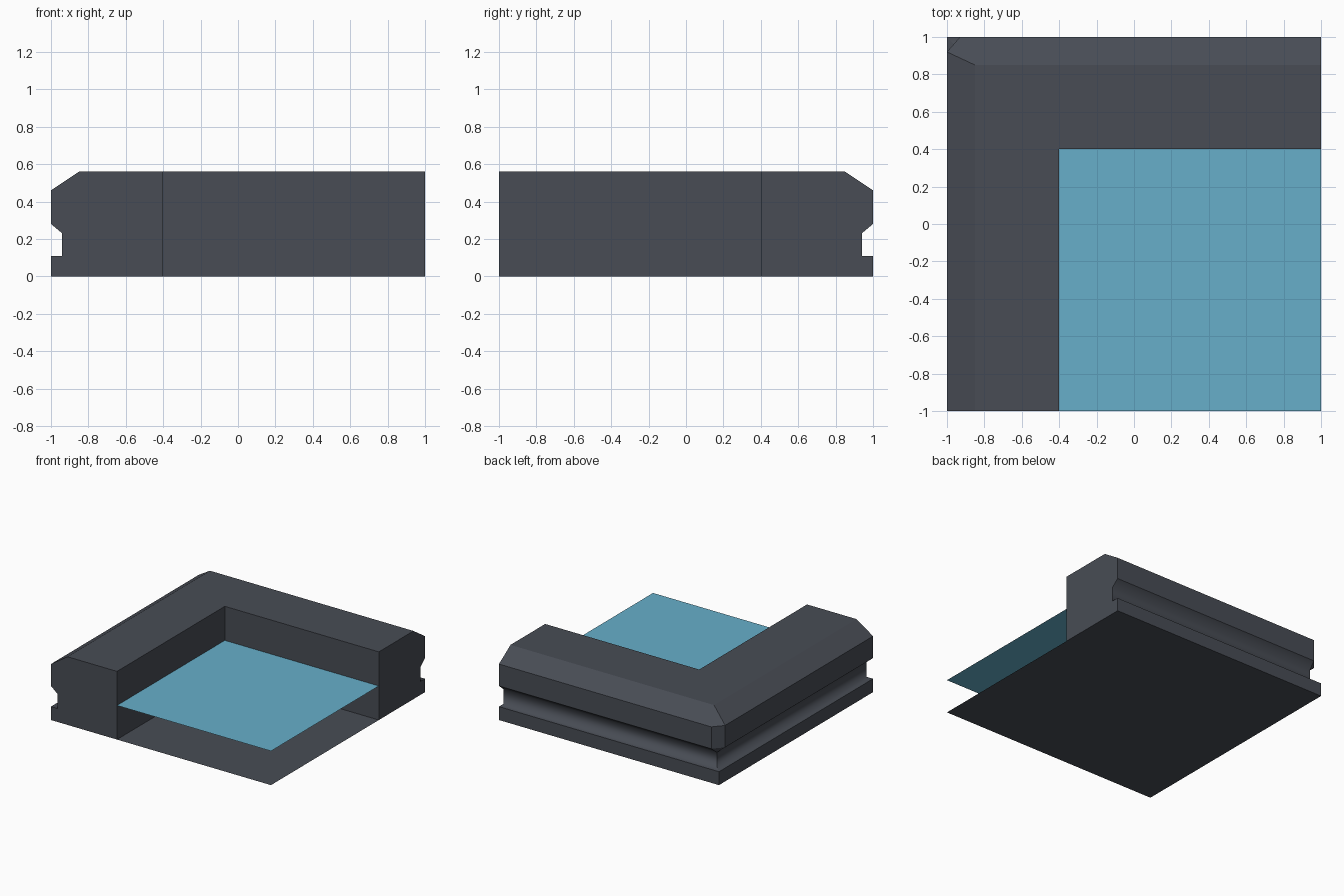
import bpy, bmesh

if "Cube" in bpy.data.objects:
    bpy.data.objects.remove(bpy.data.objects["Cube"])


def material(name, rgb):
    m = bpy.data.materials.new(name)
    m.diffuse_color = (*rgb, 1)
    m.use_nodes = True
    m.node_tree.nodes["Principled BSDF"].inputs["Base Color"].default_value = m.diffuse_color
    return m


stone = material("dark_slate", (0.065, 0.073, 0.09))
water = material("water_blue", (0.135, 0.43, 0.59))


def finish(bm, name, mat):
    mesh = bpy.data.meshes.new(name)
    bm.to_mesh(mesh)
    bm.free()
    mesh.materials.append(mat)
    ob = bpy.data.objects.new(name, mesh)
    bpy.context.collection.objects.link(ob)
    return ob


def plate(name, x0, x1, y0, y1, z, mat):
    bm = bmesh.new()
    bm.faces.new([bm.verts.new(p) for p in
                  ((x0, y0, z), (x1, y0, z), (x1, y1, z), (x0, y1, z))])
    finish(bm, name, mat)


# Floor and water sheets
plate("floor", -1, 1, -1, 1, 0, stone)
plate("water_surface", -0.4, 1, -1, 0.4, 0.28, water)

# Corner wall: profile as (distance in from the outer side, height)
profile = [(0.6, 0), (0.6, 0.56), (0.15, 0.56), (0, 0.46), (0, 0.28),
           (0.06, 0.23), (0.06, 0.11), (0, 0.11), (0, 0)]
clipped = {3, 4}      # rows where the outer corner is cut off
groove = {4, 5, 6}    # strips shaded smooth

bm = bmesh.new()
back_end, left_end, back_corner, left_corner = [], [], [], []
for i, (d, z) in enumerate(profile):
    back_end.append(bm.verts.new((1, 1 - d, z)))
    left_end.append(bm.verts.new((-1 + d, -1, z)))
    if i in clipped:
        back_corner.append(bm.verts.new((-0.93, 1, z)))
        left_corner.append(bm.verts.new((-1, 0.92, z)))
    else:
        c = bm.verts.new((-1 + d, 1 - d, z))
        back_corner.append(c)
        left_corner.append(c)

for i in range(len(profile) - 1):
    j = i + 1
    back = [back_end[i], back_corner[i], back_corner[j], back_end[j]]
    left = [left_end[i], left_end[j], left_corner[j], left_corner[i]]
    if i == 2:        # the back slope wraps over the clipped corner
        back.insert(2, left_corner[j])
    faces = [bm.faces.new(back), bm.faces.new(left)]
    for f in faces:
        f.smooth = i in groove
    # Small facets of the clipped corner
    if i == 3:
        bm.faces.new([back_corner[i], left_corner[i], left_corner[j], back_corner[j]])
    elif i == 4:
        bm.faces.new([back_corner[i], left_corner[i], left_corner[j]])

# Cut ends
bm.faces.new(back_end)
bm.faces.new(left_end[::-1])

# Keep the mitre crisp inside the groove
for i in groove:
    e = bm.edges.get((back_corner[i], back_corner[i + 1]))
    if e:
        e.smooth = False
bmesh.ops.recalc_face_normals(bm, faces=bm.faces[:])
finish(bm, "corner_wall", stone)
